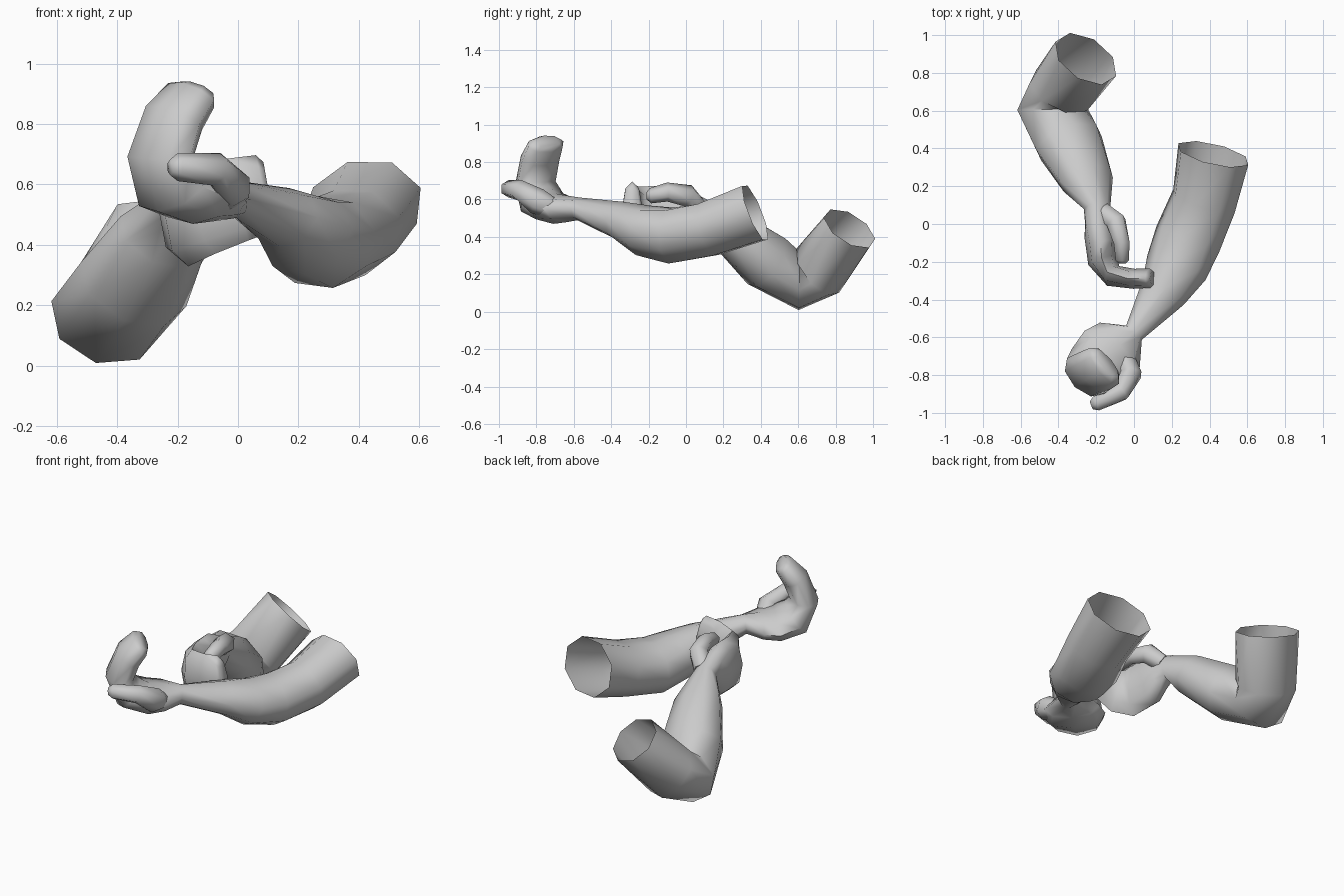
import bpy, bmesh, math
from mathutils import Vector

skin = bpy.data.materials.new("plain_grey")
skin.diffuse_color = (0.6, 0.6, 0.6, 1)


def loft(name, sections, sides=8, cap_start=False):
    """Tube through sections of (centre, width axis, half width, half thickness)."""
    bm = bmesh.new()
    pts = [Vector(s[0]) for s in sections]
    rings = []
    for i, (c, axis, hw, ht) in enumerate(sections):
        t = Vector()
        if i > 0:
            t += (pts[i] - pts[i - 1]).normalized()
        if i < len(pts) - 1:
            t += (pts[i + 1] - pts[i]).normalized()
        t.normalize()
        w = Vector(axis)
        w = (w - t * w.dot(t)).normalized()
        n = t.cross(w)
        ring = []
        for k in range(sides):
            a = 2 * math.pi * k / sides
            ring.append(bm.verts.new(pts[i] + w * (math.cos(a) * hw * 1.02)
                                     + n * (math.sin(a) * ht * 1.02)))
        rings.append(ring)
    for a, b in zip(rings, rings[1:]):
        for k in range(sides):
            j = (k + 1) % sides
            bm.faces.new((a[k], a[j], b[j], b[k]))
    bm.faces.new(rings[-1])
    if cap_start:
        bm.faces.new(rings[0][::-1])
    bmesh.ops.recalc_face_normals(bm, faces=bm.faces)
    me = bpy.data.meshes.new(name)
    bm.to_mesh(me)
    bm.free()
    me.materials.append(skin)
    ob = bpy.data.objects.new(name, me)
    bpy.context.collection.objects.link(ob)
    bpy.ops.object.select_all(action='DESELECT')
    ob.select_set(True)
    bpy.context.view_layer.objects.active = ob
    bpy.ops.object.shade_smooth_by_angle(angle=math.radians(75))


# front arm: open upper arm, elbow, forearm, wrist, palm, curled fingers
W = (0.72, -0.7, 0)
X = (0.9, -0.23, 0.3)
loft("front_arm", [
    ((0.42, 0.37, 0.53), X, 0.198, 0.157),
    ((0.37, 0.12, 0.44), X, 0.178, 0.148),
    ((0.285, -0.08, 0.407), (0.9, -0.25, 0.2), 0.18, 0.15),
    ((0.225, -0.23, 0.435), (0.88, -0.4, 0.1), 0.165, 0.135),
    ((0.155, -0.36, 0.49), (0.8, -0.5, 0), 0.125, 0.10),
    ((0.00, -0.575, 0.55), W, 0.055, 0.06),
    ((-0.075, -0.64, 0.55), W, 0.155, 0.07),
    ((-0.14, -0.70, 0.55), W, 0.178, 0.08),
    ((-0.22, -0.77, 0.585), W, 0.152, 0.097),
    ((-0.257, -0.805, 0.69), W, 0.133, 0.08),
    ((-0.212, -0.78, 0.82), W, 0.128, 0.075),
    ((-0.155, -0.75, 0.895), W, 0.12, 0.06),
    ((-0.14, -0.74, 0.912), W, 0.09, 0.04),
])

# front thumb
Z = (0, 0, 1)
loft("front_thumb", [
    ((-0.05, -0.71, 0.55), Z, 0.055, 0.06),
    ((-0.015, -0.795, 0.59), Z, 0.07, 0.06),
    ((-0.07, -0.89, 0.65), Z, 0.055, 0.053),
    ((-0.20, -0.95, 0.657), Z, 0.045, 0.045),
    ((-0.225, -0.96, 0.655), Z, 0.025, 0.025),
], 6, True)

# rear arm: open upper arm, tight elbow, forearm, wrist, palm, curled fingers
N = (-0.97, 0, 0.25)
loft("rear_arm", [
    ((-0.255, 0.875, 0.445), (-0.82, 0.54, 0.2), 0.182, 0.148),
    ((-0.385, 0.705, 0.22), (-0.85, 0.2, 0.35), 0.182, 0.162),
    ((-0.43, 0.605, 0.165), N, 0.19, 0.158),
    ((-0.345, 0.43, 0.27), N, 0.188, 0.158),
    ((-0.25, 0.235, 0.43), (-0.88, 0, 0.35), 0.15, 0.12),
    ((-0.195, 0.09, 0.53), (-0.55, 0, 0.8), 0.077, 0.067),
    ((-0.187, 0.02, 0.53), (-0.2, 0, 1), 0.125, 0.073),
    ((-0.18, -0.07, 0.51), Z, 0.165, 0.08),
    ((-0.168, -0.19, 0.50), Z, 0.168, 0.077),
    ((-0.11, -0.275, 0.52), Z, 0.152, 0.06),
    ((0.0, -0.29, 0.55), Z, 0.137, 0.052),
    ((0.085, -0.287, 0.57), Z, 0.127, 0.05),
    ((0.102, -0.287, 0.573), Z, 0.10, 0.035),
])

# rear thumb
loft("rear_thumb", [
    ((-0.16, 0.06, 0.56), Z, 0.052, 0.055),
    ((-0.095, 0.01, 0.62), Z, 0.06, 0.057),
    ((-0.065, -0.10, 0.64), Z, 0.05, 0.047),
    ((-0.062, -0.19, 0.62), Z, 0.04, 0.04),
    ((-0.062, -0.21, 0.62), Z, 0.02, 0.02),
], 6, True)
